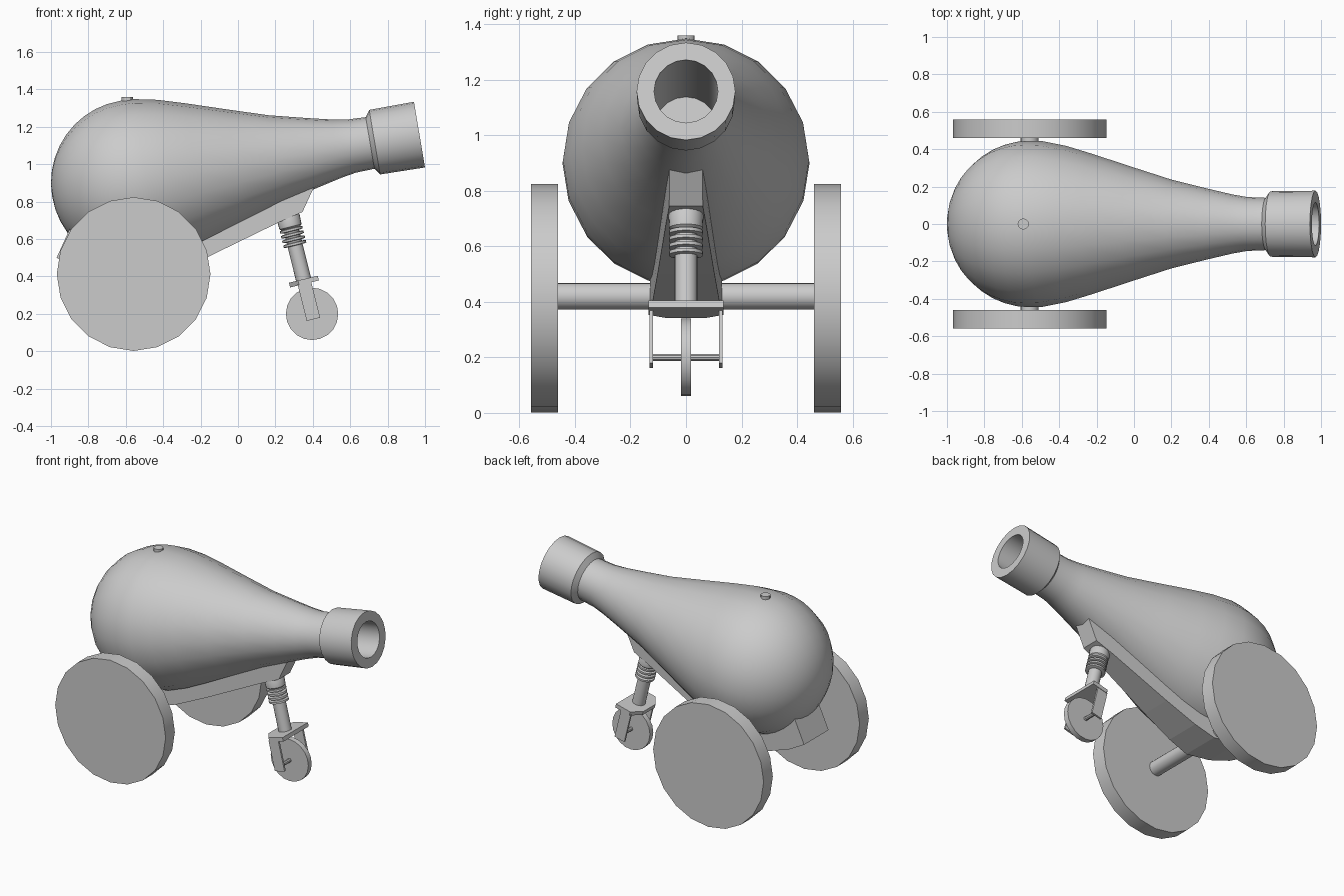
import bpy, bmesh
from math import sin, cos, pi, radians
from mathutils import Vector, Matrix

if "Cube" in bpy.data.objects:
    bpy.data.objects.remove(bpy.data.objects["Cube"])

SIDES = 20


def finish(bm, name, matrix=None, smooth=True):
    bmesh.ops.remove_doubles(bm, verts=bm.verts, dist=1e-5)
    bmesh.ops.recalc_face_normals(bm, faces=bm.faces)
    me = bpy.data.meshes.new(name)
    bm.to_mesh(me)
    bm.free()
    ob = bpy.data.objects.new(name, me)
    bpy.context.collection.objects.link(ob)
    if matrix:
        ob.matrix_world = matrix
    if smooth:
        bpy.ops.object.select_all(action='DESELECT')
        ob.select_set(True)
        bpy.context.view_layer.objects.active = ob
        bpy.ops.object.shade_smooth_by_angle(angle=radians(30))
    return ob


def lathe(name, profile, origin, direction, sides=SIDES):
    """Revolve (distance, radius) points about an axis through origin."""
    bm = bmesh.new()
    rings = []
    for s, r in profile:
        if r == 0:
            rings.append([bm.verts.new((0, 0, s))])
        else:
            rings.append([bm.verts.new((r * cos(2 * pi * i / sides), r * sin(2 * pi * i / sides), s))
                          for i in range(sides)])
    for a, b in zip(rings, rings[1:]):
        for i in range(sides):
            j = (i + 1) % sides
            if len(a) == 1:
                bm.faces.new((a[0], b[i], b[j]))
            elif len(b) == 1:
                bm.faces.new((a[i], b[0], a[j]))
            else:
                bm.faces.new((a[i], b[i], b[j], a[j]))
    for ring, r in ((rings[0], profile[0][1]), (rings[-1], profile[-1][1])):
        if r > 0:
            bm.faces.new(ring)
    z = Vector(direction).normalized()
    y = Vector((0, 1, 0)) if abs(z.y) < 0.9 else Vector((0, 0, 1))
    x = y.cross(z)
    rot = Matrix((x, y, z)).transposed().to_4x4()
    return finish(bm, name, Matrix.Translation(origin) @ rot)


def loft(name, left, right, matrix=None):
    """Solid between two matching outlines."""
    bm = bmesh.new()
    a = [bm.verts.new(p) for p in left]
    b = [bm.verts.new(p) for p in right]
    bm.faces.new(a)
    bm.faces.new(b)
    for i in range(len(a)):
        j = (i + 1) % len(a)
        bm.faces.new((a[i], a[j], b[j], b[i]))
    return finish(bm, name, matrix, smooth=False)


# Barrel: round breech, tapering neck, muzzle band and hollow bore
tilt = radians(9.6)
breech = [(-0.442 * cos(i * pi / 20), 0.445 * sin(i * pi / 20)) for i in range(10)] 
breech[0] = (-0.442, 0)
neck = [(0, 0.445), (0.07, 0.443), (0.2, 0.417), (0.34, 0.375), (0.55, 0.307), (0.77, 0.237),
        (0.97, 0.188), (1.1, 0.158), (1.18, 0.144), (1.282, 0.14)]
muzzle = [(1.307, 0.175), (1.55, 0.178), (1.55, 0.115), (0.75, 0.115), (0.75, 0)]
lathe("barrel", breech + neck + muzzle, (-0.558, 0, 0.9), (cos(tilt), 0, sin(tilt)))

# Fuse stub on top of the breech
lathe("fuse_stub", [(1.30, 0.03), (1.36, 0.03)], (-0.592, 0, 0), (0, 0, 1), 12)

# Tapered carriage beam under the barrel
outline = [(-0.97, 0.5), (-0.86, 0.44), (-0.7, 0.385), (-0.52, 0.36), (-0.38, 0.405), (-0.17, 0.5),
           (0.22, 0.69), (0.345, 0.745), (0.405, 0.875), (0.37, 0.9), (-0.2, 0.72), (-0.5, 0.65),
           (-0.87, 0.72)]


def beam_half_width(x):
    return 0.13 - 0.07 * min(1, max(0, (x + 0.5) / 0.85))


loft("carriage_beam", *[[(x, k * beam_half_width(x), z) for x, z in outline] for k in (-1, 1)])

# Main axle and wheels
lathe("main_axle", [(-0.47, 0.048), (0.47, 0.048)], (-0.558, 0, 0.42), (0, 1, 0))
for side, y in (("front", -0.51), ("back", 0.51)):
    lathe(side + "_wheel", [(-0.049, 0.411), (0.049, 0.411)], (-0.558, y, 0.413), (0, 1, 0))

# Sprung caster leg, in a frame whose z runs up the leg from the small axle
up = Vector((-0.24, 0, 0.97)).normalized()
base = Vector((0.396, 0, 0.2))
lathe("caster_leg", [(0.19, 0.041), (0.56, 0.041)], base, up)
lathe("leg_collar", [(0.47, 0.05), (0.48, 0.061), (0.53, 0.063), (0.56, 0.05)], base, up)
for i in range(4):
    s = 0.385 + i * 0.026
    lathe("spring_ring_%d" % (i + 1), [(s - 0.009, 0.05), (s - 0.006, 0.062), (s + 0.006, 0.062),
                                       (s + 0.009, 0.05)], base, up)

# Fork plate with clipped rear corners, and two prongs
y_axis = Vector((0, 1, 0))
leg_rot = Matrix((y_axis.cross(up), y_axis, up)).transposed().to_4x4()
leg_frame = Matrix.Translation(base) @ leg_rot
plate = [(0.078, -0.135), (0.078, 0.135), (-0.03, 0.135), (-0.08, 0.065), (-0.08, -0.065), (-0.03, -0.135)]
loft("fork_plate", *[[(x, y, z) for x, y in plate] for z in (0.165, 0.191)], leg_frame)
prong = [(-0.037, -0.03), (0.037, -0.03), (0.037, 0.17), (-0.037, 0.17)]
for side, k in (("front", -1), ("back", 1)):
    loft(side + "_fork_prong", *[[(x, k * y, z) for x, z in prong] for y in (0.119, 0.132)], leg_frame)

# Caster wheel on its pin
lathe("caster_wheel", [(-0.018, 0.14), (0.018, 0.14)], base, (0, 1, 0))
lathe("caster_pin", [(-0.13, 0.013), (0.13, 0.013)], base, (0, 1, 0), 10)
